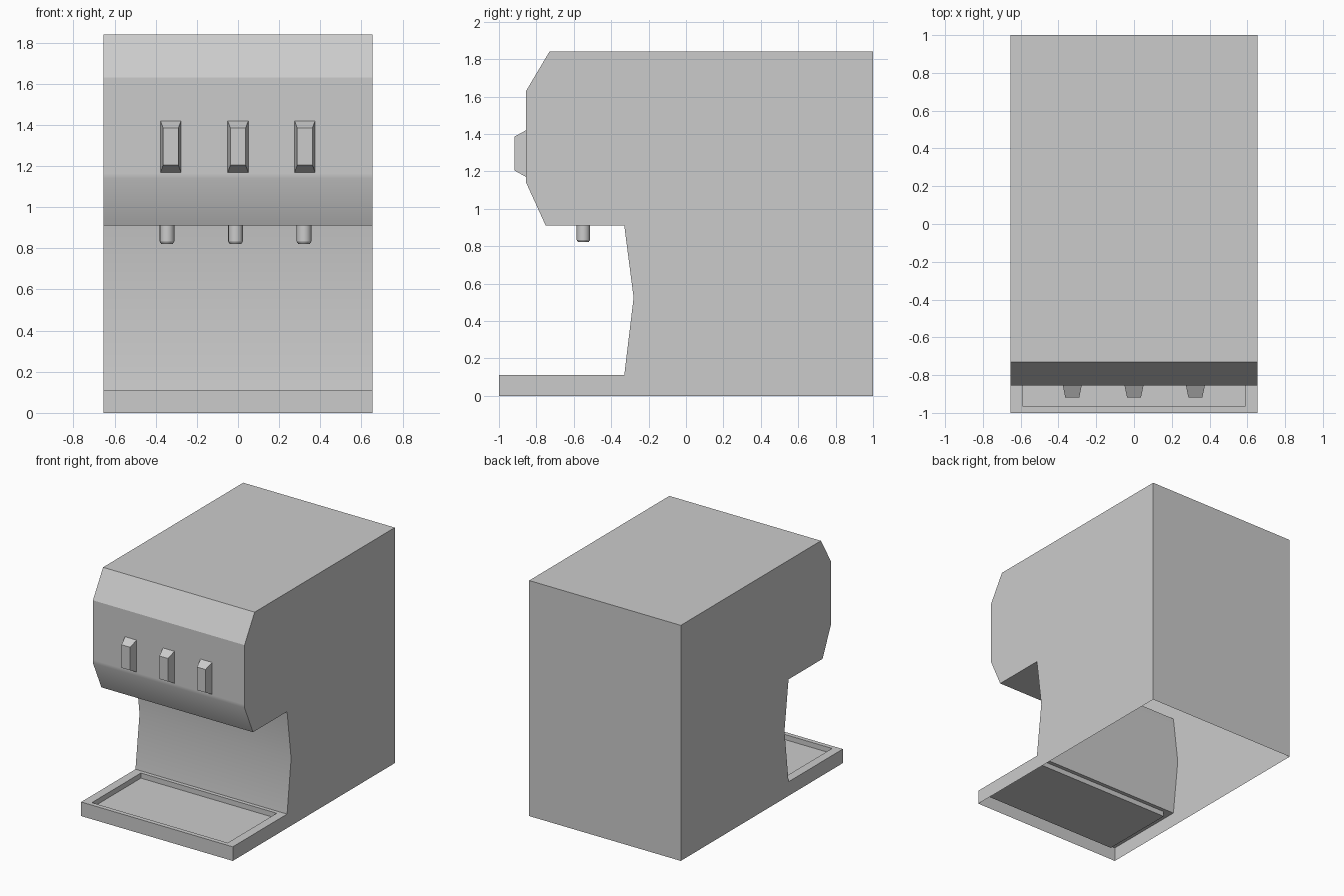
import bpy, bmesh, math

if "Cube" in bpy.data.objects:
    bpy.data.objects.remove(bpy.data.objects["Cube"])

W = 0.655  # half width of the body


def finish(bm, name, angle=None):
    bmesh.ops.recalc_face_normals(bm, faces=bm.faces)
    mesh = bpy.data.meshes.new(name)
    bm.to_mesh(mesh)
    bm.free()
    ob = bpy.data.objects.new(name, mesh)
    bpy.context.collection.objects.link(ob)
    if angle:
        bpy.ops.object.select_all(action='DESELECT')
        ob.select_set(True)
        bpy.context.view_layer.objects.active = ob
        bpy.ops.object.shade_smooth_by_angle(angle=math.radians(angle))
    return ob


def bridge(bm, a, b):
    n = len(a)
    for i in range(n):
        bm.faces.new((a[i], a[(i + 1) % n], b[(i + 1) % n], b[i]))


def ring(bm, pts):
    return [bm.verts.new(p) for p in pts]


# body shell: side profile (y, z) swept across x, open underneath
profile = [(1, 0), (1, 1.84), (-0.73, 1.84), (-0.855, 1.63), (-0.855, 1.165),
           (-0.855, 1.14), (-0.75, 0.91), (-0.33, 0.91), (-0.28, 0.525),
           (-0.33, 0.11), (-1, 0.11), (-1, 0)]
bm = bmesh.new()
left = ring(bm, [(-W, y, z) for y, z in profile])
right = ring(bm, [(W, y, z) for y, z in profile])
bm.faces.new(left)
bm.faces.new(right[::-1])
TRAY = 9  # profile segment that carries the drip tray
for i in range(len(profile) - 1):
    if i != TRAY:
        bm.faces.new((left[i], left[i + 1], right[i + 1], right[i]))

# drip tray: rim, short walls and sunken floor
outer = [left[TRAY], left[TRAY + 1], right[TRAY + 1], right[TRAY]]
xy = [(-0.587, -0.36), (-0.587, -0.965), (0.587, -0.965), (0.587, -0.36)]
lip = ring(bm, [(x, y, 0.11) for x, y in xy])
floor = ring(bm, [(x, y, 0.07) for x, y in xy])
bridge(bm, outer, lip)
bridge(bm, lip, floor)
bm.faces.new(floor)
finish(bm, "dispenser_body", 28)

# push buttons: tapered blocks on the front panel
for n, x in enumerate((-0.327, 0, 0.325), 1):
    bm = bmesh.new()
    loops = []
    for y, hw, lo, hi in ((-0.855, 0.05, 1.17, 1.42), (-0.918, 0.037, 1.205, 1.385)):
        loops.append(ring(bm, [(x - hw, y, lo), (x + hw, y, lo),
                               (x + hw, y, hi), (x - hw, y, hi)]))
    bridge(bm, *loops)
    bm.faces.new(loops[1])
    finish(bm, f"button_{n}")

# nozzles: short round spouts with a chamfered tip
SIDES = 16
for n, x in enumerate((-0.345, -0.012, 0.321), 1):
    bm = bmesh.new()
    loops = []
    for r, z in ((0.036, 0.91), (0.036, 0.834), (0.028, 0.822)):
        loops.append(ring(bm, [(x + r * math.cos(math.tau * k / SIDES),
                                -0.549 + r * math.sin(math.tau * k / SIDES), z)
                               for k in range(SIDES)]))
    bridge(bm, loops[0], loops[1])
    bridge(bm, loops[1], loops[2])
    bm.faces.new(loops[2])
    finish(bm, f"nozzle_{n}", 30)
